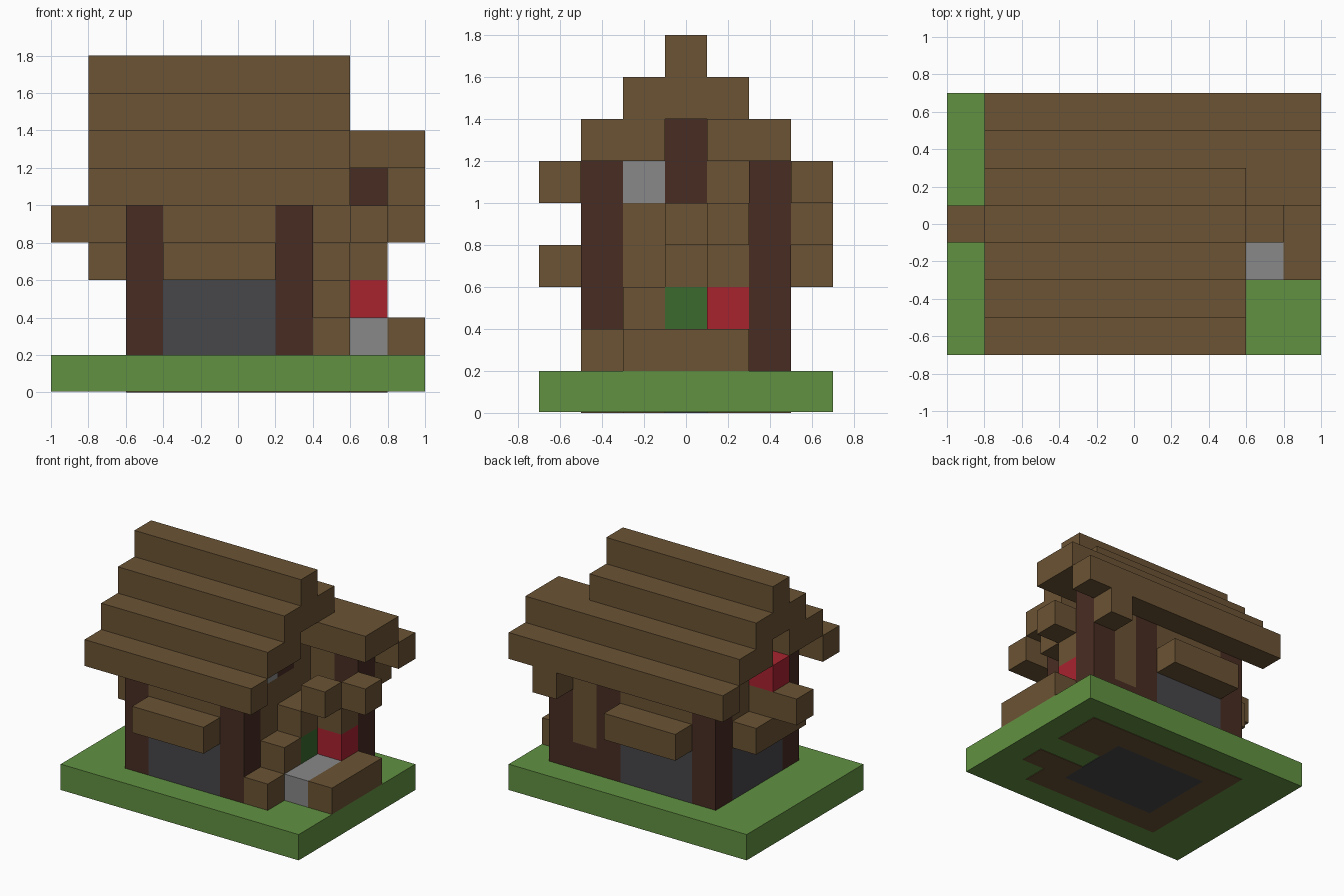
import bpy
import bmesh
from mathutils import Vector

CELL = 0.2
ORIGIN = Vector((-1.0, -0.7, 0.0))

old = bpy.data.objects.get("Cube")
if old:
    bpy.data.objects.remove(old, do_unlink=True)


def linear(c):
    c /= 255
    return c / 12.92 if c <= 0.04045 else ((c + 0.055) / 1.055) ** 2.4


def material(name, hex_code):
    rgb = [linear(c) for c in bytes.fromhex(hex_code)]
    mat = bpy.data.materials.new(name)
    mat.use_nodes = True
    mat.diffuse_color = (*rgb, 1)
    mat.node_tree.nodes["Principled BSDF"].inputs["Base Color"].default_value = (*rgb, 1)
    return mat


WOOD = material("wood brown", "6B5334")
BEAM = material("dark timber", "482C22")
GRASS = material("grass green", "629142")
SLATE = material("slate grey", "47474B")
STONE = material("stone grey", "888888")
RED = material("flower red", "A8232F")
LEAF = material("leaf green", "3B6A2D")


def block(name, mat, x, y, z):
    """Box spanning the given (start, end) cell ranges."""
    spans = (x, y, z)
    low, high = (Vector([s[i] for s in spans]) for i in (0, 1))
    bm = bmesh.new()
    bmesh.ops.create_cube(bm, size=1)
    for v in bm.verts:
        v.co = ORIGIN + CELL * Vector(
            [low[i] if v.co[i] < 0 else high[i] for i in range(3)])
    mesh = bpy.data.meshes.new(name)
    bm.to_mesh(mesh)
    bm.free()
    mesh.materials.append(mat)
    obj = bpy.data.objects.new(name, mesh)
    bpy.context.collection.objects.link(obj)
    return obj


def both_sides(name, mat, x, y, z):
    """Front block plus its mirror at the back."""
    block("front_" + name, mat, x, y, z)
    block("back_" + name, mat, x, (7 - y[1], 7 - y[0]), z)


# Lawn with the foundation showing underneath as thin plates
block("lawn", GRASS, (0, 10), (0, 7), (0.02, 1))
UNDER = (0, 0.03)
block("floor_plate", SLATE, (3, 7), (2, 5), UNDER)
block("left_foundation_plate", WOOD, (2, 3), (1, 6), UNDER)
both_sides("foundation_plate", WOOD, (3, 8), (1, 2), UNDER)
both_sides("porch_foundation_plate", WOOD, (7, 9), (2, 3), UNDER)
block("post_foundation_plate", WOOD, (8, 9), (5, 6), UNDER)

# Corner posts
for side, x in (("west", 2), ("east", 6)):
    both_sides(side + "_post", BEAM, (x, x + 1), (1, 2), (1, 6))
block("porch_post", BEAM, (8, 9), (5, 6), (1, 6))

# Long walls with windows and sills
both_sides("window", SLATE, (3, 6), (1, 2), (1, 3))
both_sides("upper_wall", WOOD, (3, 6), (1, 2), (3, 6))
both_sides("sill", WOOD, (3, 6), (0, 1), (3, 4))

# West end wall with window, sill and flower box
block("west_window", SLATE, (2, 3), (2, 5), (1, 3))
block("west_gable", WOOD, (2, 3), (2, 5), (3, 7))
block("west_sill", WOOD, (1, 2), (2, 5), (3, 4))
block("flower_box", WOOD, (0, 2), (3, 4), (4, 5))
block("west_flower", RED, (1, 2), (3, 4), (5, 6))

# East end wall
block("east_wall", WOOD, (6, 7), (2, 5), (1, 5))
block("east_wall_stone", STONE, (6, 7), (2, 3), (5, 6))
block("east_wall_top", WOOD, (6, 7), (4, 5), (5, 6))
block("gable_post", BEAM, (6, 7), (3, 4), (5, 7))

# Stepped roof, with the back slope running on over the porch
for side, end, flip in (("front", 8, False), ("back", 10, True)):
    for part, y, z in (("eave", (0, 1), 5), ("lower_roof", (1, 3), 6)):
        rows = (7 - y[1], 7 - y[0]) if flip else y
        block(side + "_" + part, WOOD, (1, end), rows, (z, z + 1))
block("upper_roof", WOOD, (1, 8), (2, 5), (7, 8))
block("ridge", WOOD, (1, 8), (3, 4), (8, 9))

# Porch wall, steps and door
block("low_log", WOOD, (7, 8), (1, 2), (1, 2))
block("tall_log", WOOD, (7, 8), (2, 3), (1, 3))
block("door_step", WOOD, (7, 8), (3, 4), (1, 2))
block("green_door", LEAF, (7, 8), (3, 4), (2, 3))
block("door_lintel", WOOD, (7, 8), (3, 4), (3, 4))
block("door_jamb", WOOD, (7, 8), (4, 5), (1, 4))
block("porch_back_base", BEAM, (7, 8), (5, 6), (1, 2))
block("porch_back_wall", WOOD, (7, 8), (5, 6), (2, 6))

# Porch fittings
block("stone_path", STONE, (8, 9), (2, 4), (1, 2))
block("flower_base", WOOD, (8, 9), (4, 5), (1, 2))
block("porch_flower", RED, (8, 9), (4, 5), (2, 3))
block("flower_cap", WOOD, (8, 9), (4, 5), (3, 4))
block("bench", WOOD, (9, 10), (2, 5), (1, 2))
block("door_hood", WOOD, (8, 9), (3, 4), (4, 5))
block("porch_bracket", WOOD, (9, 10), (4, 5), (4, 5))
block("eave_bracket", WOOD, (8, 9), (6, 7), (4, 5))
